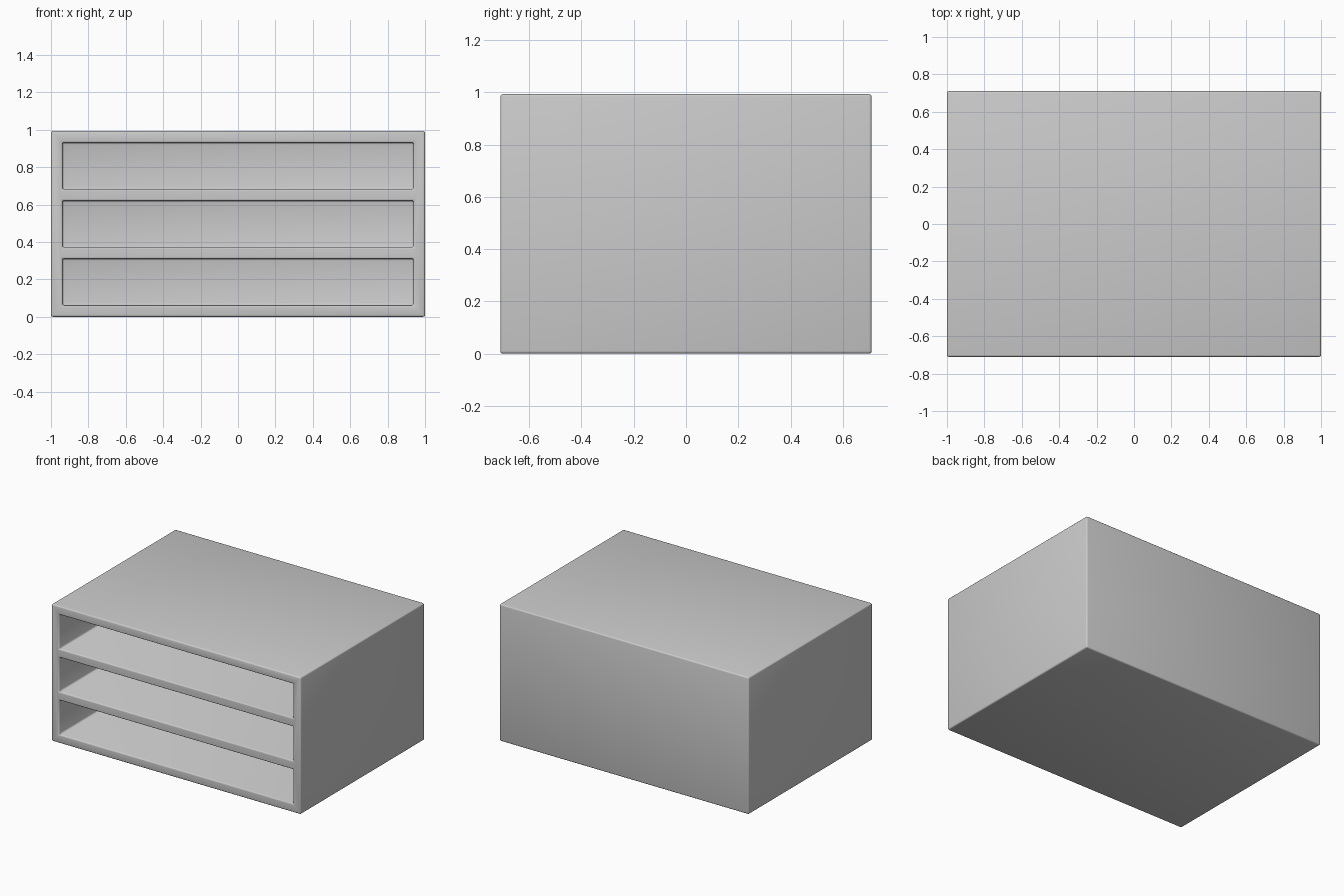
import bpy
from mathutils import Vector

default = bpy.data.objects.get("Cube")
if default:
    bpy.data.objects.remove(default)

WIDTH, DEPTH, HEIGHT = 2.0, 1.42, 0.993
WALL = 0.062       # thickness of walls and shelves
SLOTS = 3
EDGE = 0.01        # softened edge radius


def box(name, low, high):
    """Box between two opposite corners."""
    low, high = Vector(low), Vector(high)
    bpy.ops.mesh.primitive_cube_add(size=1, location=(low + high) / 2)
    obj = bpy.context.object
    obj.name = name
    obj.scale = high - low
    bpy.ops.object.transform_apply(location=True, rotation=False, scale=True)
    return obj


# Flat grey finish
grey = bpy.data.materials.new("plain grey")
grey.use_nodes = True
colour = (0.6, 0.6, 0.6, 1)
grey.diffuse_color = colour
grey.node_tree.nodes["Principled BSDF"].inputs["Base Color"].default_value = colour

# Outer cabinet
cabinet = box("cabinet", (-WIDTH / 2, -DEPTH / 2, 0), (WIDTH / 2, DEPTH / 2, HEIGHT))
cabinet.data.materials.append(grey)

# Open compartments, cut from the front and closed at the back
slot_height = (HEIGHT - WALL * (SLOTS + 1)) / SLOTS
for i in range(SLOTS):
    base = WALL + i * (slot_height + WALL)
    cutter = box("slot_cutter",
                 (-WIDTH / 2 + WALL, -DEPTH, base),
                 (WIDTH / 2 - WALL, DEPTH / 2 - WALL, base + slot_height))
    cutter.data.materials.append(grey)
    cutter.hide_render = True
    cut = cabinet.modifiers.new("slot", 'BOOLEAN')
    cut.operation = 'DIFFERENCE'
    cut.solver = 'EXACT'
    cut.object = cutter
    bpy.context.view_layer.objects.active = cabinet
    bpy.ops.object.modifier_apply(modifier=cut.name)
    bpy.data.objects.remove(cutter)

# Softened edges
bevel = cabinet.modifiers.new("soft_edges", 'BEVEL')
bevel.width = EDGE
bevel.segments = 3
bevel.limit_method = 'ANGLE'
bpy.ops.object.select_all(action='DESELECT')
cabinet.select_set(True)
bpy.context.view_layer.objects.active = cabinet
bpy.ops.object.modifier_apply(modifier=bevel.name)
bpy.ops.object.shade_smooth_by_angle()
